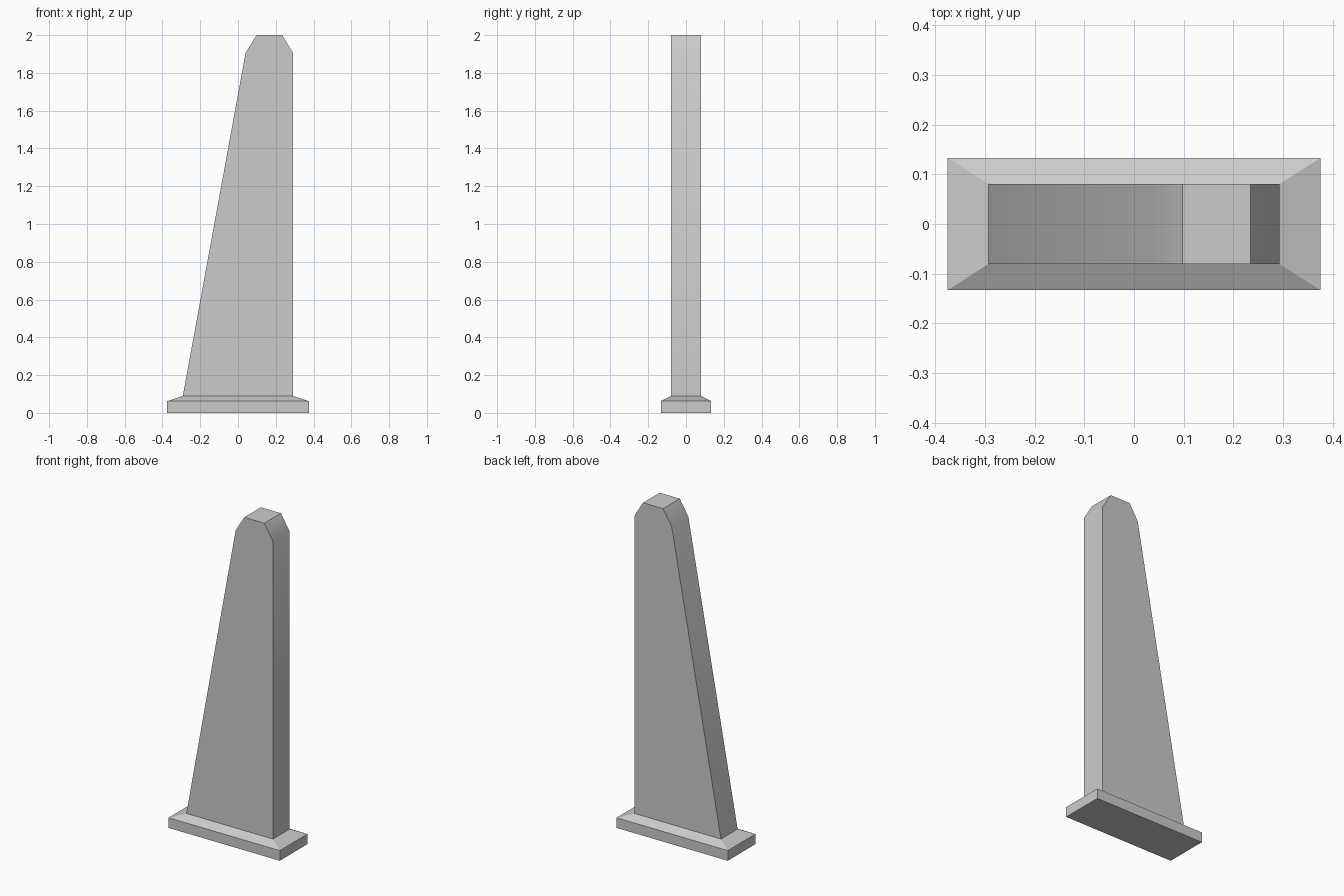
import bpy, bmesh, math

if "Cube" in bpy.data.objects:
    bpy.data.objects.remove(bpy.data.objects["Cube"])


def loft(name, rings, cap_start=True, cap_end=True):
    """Skin a series of equal-length point rings into one object."""
    bm = bmesh.new()
    loops = [[bm.verts.new(p) for p in ring] for ring in rings]
    n = len(loops[0])
    for a, b in zip(loops, loops[1:]):
        for i in range(n):
            j = (i + 1) % n
            bm.faces.new((a[i], a[j], b[j], b[i]))
    if cap_start:
        bm.faces.new(loops[0][::-1])
    if cap_end:
        bm.faces.new(loops[-1])
    bmesh.ops.recalc_face_normals(bm, faces=bm.faces)
    mesh = bpy.data.meshes.new(name)
    bm.to_mesh(mesh)
    bm.free()
    obj = bpy.data.objects.new(name, mesh)
    bpy.context.collection.objects.link(obj)
    return obj


def rect(hx, hy, z):
    return [(-hx, -hy, z), (hx, -hy, z), (hx, hy, z), (-hx, hy, z)]


HX, HY = 0.292, 0.08   # half size of the slab's footprint

# Plinth with sloped shoulders; its open top is filled by the slab
loft("plinth", [rect(0.375, 0.133, 0), rect(0.375, 0.133, 0.062),
                rect(HX, HY, 0.09)], cap_end=False)

# Tapered upright slab with chamfered top, extruded along y
profile = [(-HX, 0.09), (HX, 0.09), (HX, 1.905),
           (0.234, 2.0), (0.098, 2.0), (0.04, 1.905)]
slab = loft("tapered_slab", [[(x, y, z) for x, z in profile] for y in (-HY, HY)])

# Soft shading only across the shallow bends at the chamfers
bpy.context.view_layer.objects.active = slab
slab.select_set(True)
bpy.ops.object.shade_smooth_by_angle(angle=math.radians(35))
